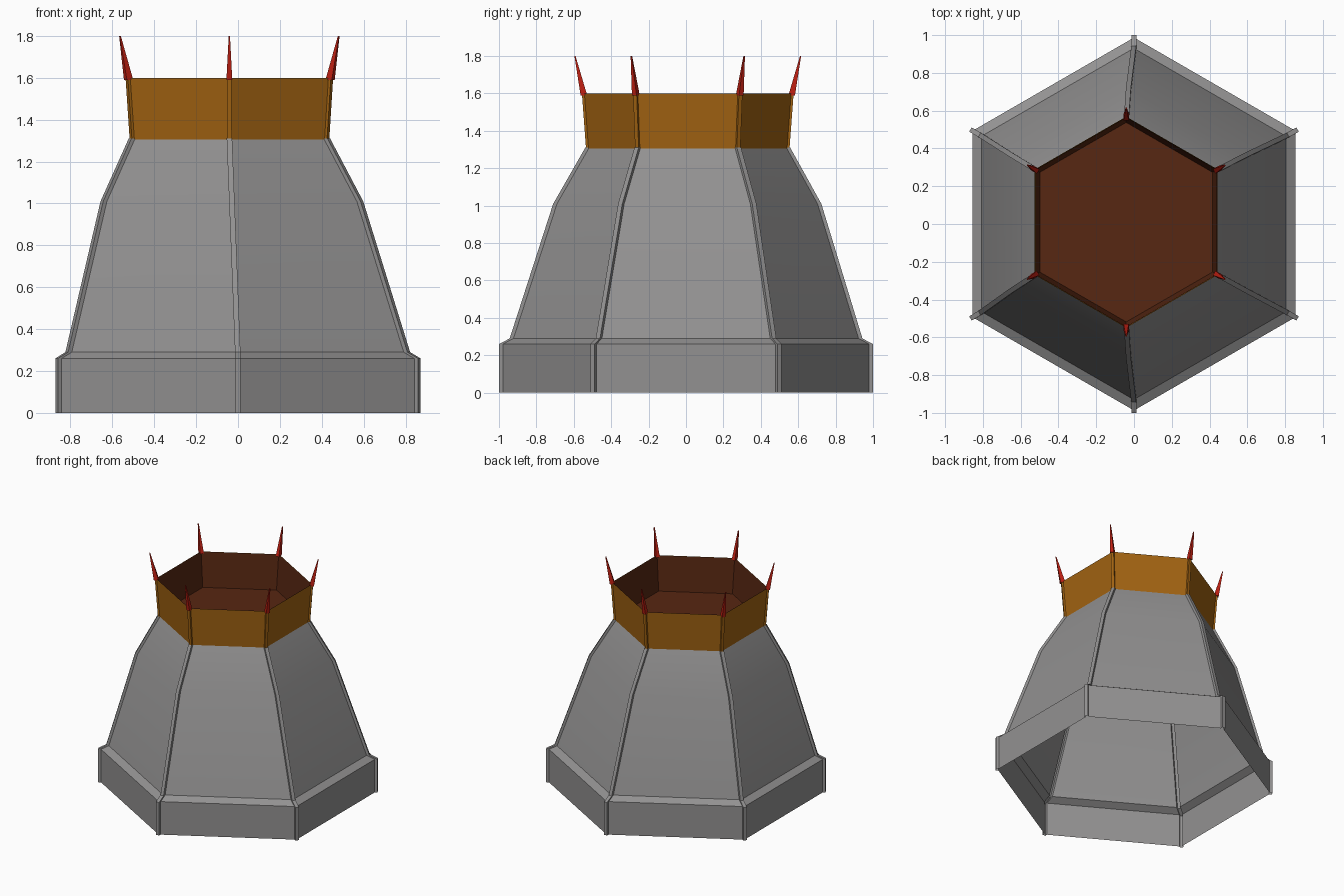
import bpy, bmesh, math
from mathutils import Vector

if "Cube" in bpy.data.objects:
    bpy.data.objects.remove(bpy.data.objects["Cube"])


def material(name, rgb):
    m = bpy.data.materials.new(name)
    m.diffuse_color = (*rgb, 1)
    m.use_nodes = True
    m.node_tree.nodes["Principled BSDF"].inputs["Base Color"].default_value = m.diffuse_color
    return m


GREY = material("stone grey", (0.29, 0.285, 0.285))
ORANGE = material("burnt orange", (0.36, 0.125, 0.006))
BROWN = material("dark red brown", (0.095, 0.02, 0.006))
RED = material("spike red", (0.52, 0.014, 0.006))


def centre(z):
    # the body leans slightly towards -x as it rises
    t = max(0, z - 0.26)
    return Vector((-0.039 * min(t, 1.06), 0.009 * min(t, 1.06), z))


def section(r, z, rib=0.0, half=0.0):
    """Hexagon with corners on +-y; rib > 0 adds a raised strip at each corner."""
    pts = []
    for k in range(6):
        a = math.radians(90 + 60 * k)
        out = Vector((math.cos(a), math.sin(a), 0))
        side = Vector((-out.y, out.x, 0))
        c = centre(z)
        if rib:
            inset = half * math.tan(math.radians(30))
            for s, rr in ((-1, r - inset), (-1, r + rib), (1, r + rib), (1, r - inset)):
                pts.append(c + out * rr + side * half * s)
        else:
            pts.append(c + out * r)
    return pts


def finish(name, bm, mat):
    me = bpy.data.meshes.new(name)
    bm.to_mesh(me)
    bm.free()
    me.materials.append(mat)
    ob = bpy.data.objects.new(name, me)
    bpy.context.collection.objects.link(ob)
    bpy.ops.object.select_all(action='DESELECT')
    ob.select_set(True)
    bpy.context.view_layer.objects.active = ob
    bpy.ops.object.shade_smooth_by_angle(angle=math.radians(25))
    return ob


def loft(name, sections, mat, cap_bottom=False, inward=False):
    bm = bmesh.new()
    rings = [[bm.verts.new(p) for p in s] for s in sections]
    for lo, hi in zip(rings, rings[1:]):
        n = len(lo)
        for i in range(n):
            j = (i + 1) % n
            bm.faces.new((lo[i], lo[j], hi[j], hi[i]))
    if cap_bottom:
        bm.faces.new(rings[0][::-1])
    if inward:
        bmesh.ops.reverse_faces(bm, faces=bm.faces[:])
    return finish(name, bm, mat)


# Open six-sided shell with raised corner strips
profile = [(0.987, 0), (0.987, 0.26), (0.930, 0.29), (0.704, 1.01), (0.535, 1.31)]
loft("body_shell", [section(r, z, 0.013, 0.013) for r, z in profile], GREY)

# Orange collar around the opening
loft("collar", [section(r, z, 0.007, 0.011) for r, z in ((0.537, 1.305), (0.559, 1.6))], ORANGE)

# Dark basin inside the collar
loft("basin", [section(0.528, 1.33), section(0.555, 1.6)], BROWN, cap_bottom=True, inward=True)

# Spikes on the six collar corners, leaning outwards
bm = bmesh.new()
for k in range(6):
    a = math.radians(90 + 60 * k)
    out = Vector((math.cos(a), math.sin(a), 0))
    side = Vector((-out.y, out.x, 0))
    c = centre(1.6)

    def ring(r0, r1, w, z):
        up = Vector((c.x, c.y, z))
        return [bm.verts.new(up + out * r + side * w * s)
                for r, s in ((r0, -1), (r1, -1), (r1, 1), (r0, 1))]
    base, tip = ring(0.538, 0.573, 0.014, 1.59), ring(0.600, 0.606, 0.003, 1.8)
    for i in range(4):
        j = (i + 1) % 4
        bm.faces.new((base[i], base[j], tip[j], tip[i]))
    bm.faces.new(base[::-1])
    bm.faces.new(tip)
finish("rim_spikes", bm, RED)
